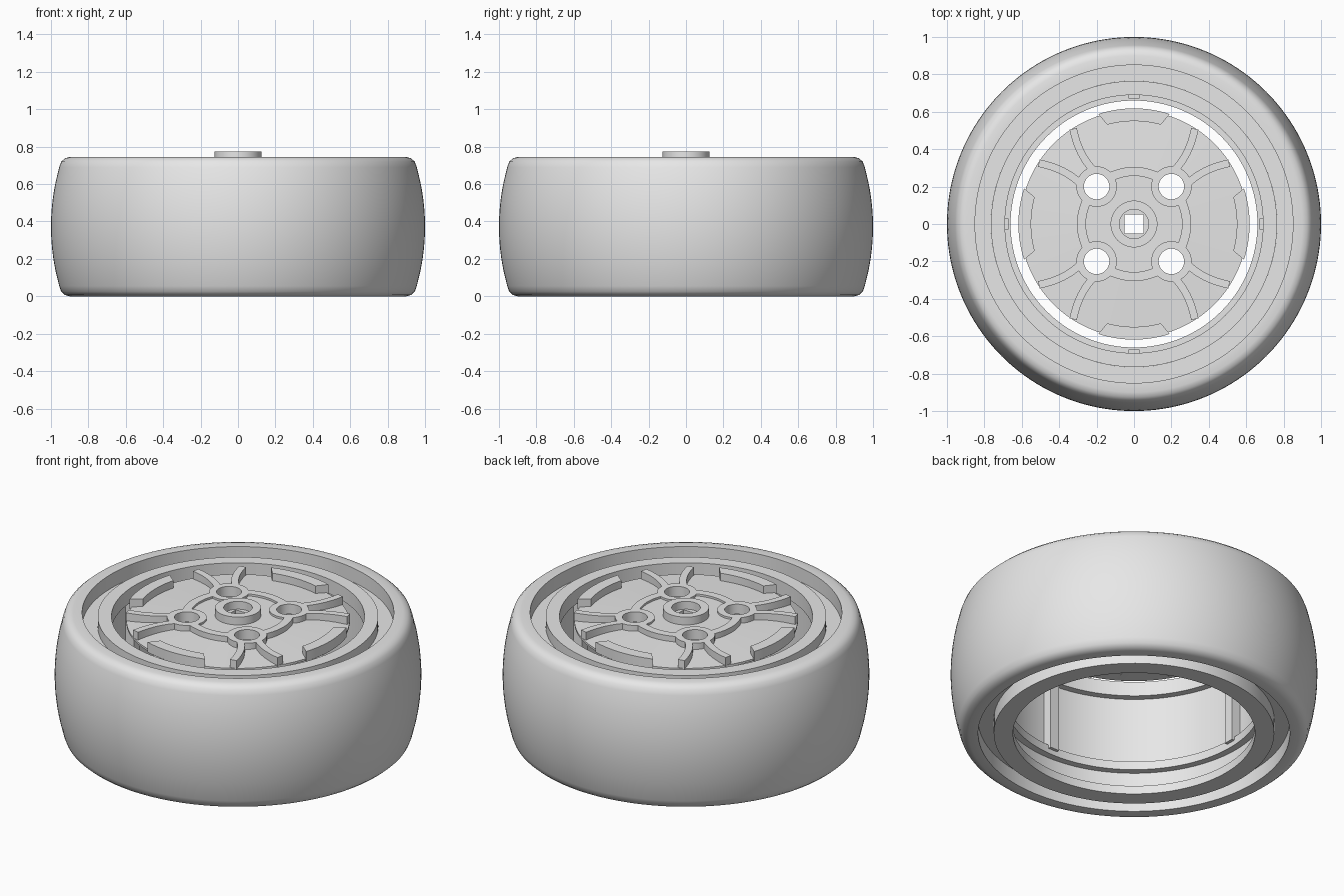
import bpy, bmesh, math
from mathutils import Vector

old = bpy.data.objects.get("Cube")
if old:
    bpy.data.objects.remove(old)

grey = bpy.data.materials.new("light_grey")
grey.use_nodes = True
GREY = (0.8, 0.8, 0.8, 1)
grey.diffuse_color = GREY
grey.node_tree.nodes["Principled BSDF"].inputs["Base Color"].default_value = GREY


def finish(name, bm, smooth=True):
    bmesh.ops.recalc_face_normals(bm, faces=bm.faces)
    mesh = bpy.data.meshes.new(name)
    bm.to_mesh(mesh)
    bm.free()
    mesh.materials.append(grey)
    obj = bpy.data.objects.new(name, mesh)
    bpy.context.collection.objects.link(obj)
    if smooth:
        bpy.ops.object.select_all(action='DESELECT')
        obj.select_set(True)
        bpy.context.view_layer.objects.active = obj
        bpy.ops.object.shade_smooth_by_angle(angle=math.radians(30))
    return obj


def ring(name, profile, centre=(0, 0), steps=128, smooth=True):
    """Closed (radius, height) profile turned about a vertical axis."""
    bm = bmesh.new()
    loops = []
    for i in range(steps):
        a = math.tau * i / steps
        loops.append([bm.verts.new((centre[0] + r * math.cos(a),
                                    centre[1] + r * math.sin(a), z)) for r, z in profile])
    n = len(profile)
    for i in range(steps):
        p, q = loops[i], loops[(i + 1) % steps]
        for j in range(n):
            k = (j + 1) % n
            bm.faces.new((p[j], q[j], q[k], p[k]))
    return finish(name, bm, smooth)


def tube(name, inner, outer, low, high, centre=(0, 0), steps=64):
    return ring(name, [(inner, low), (outer, low), (outer, high), (inner, high)], centre, steps)


def prism(name, outline, low, high, smooth=False):
    bm = bmesh.new()
    face = bm.faces.new([bm.verts.new((x, y, low)) for x, y in outline])
    made = bmesh.ops.extrude_face_region(bm, geom=[face])
    top = [v for v in made["geom"] if isinstance(v, bmesh.types.BMVert)]
    bmesh.ops.translate(bm, verts=top, vec=(0, 0, high - low))
    return finish(name, bm, smooth)


def polar(r, a):
    return (r * math.cos(a), r * math.sin(a))


def circle(r, centre=(0, 0), steps=48):
    return [(centre[0] + r * math.cos(math.tau * i / steps),
             centre[1] + r * math.sin(math.tau * i / steps)) for i in range(steps)]


def cut(target, outline):
    cutter = prism("cutter", outline, 0.5, 0.9)
    mod = target.modifiers.new("hole", 'BOOLEAN')
    mod.operation = 'DIFFERENCE'
    mod.solver = 'EXACT'
    mod.object = cutter
    bpy.context.view_layer.objects.active = target
    bpy.ops.object.modifier_apply(modifier=mod.name)
    bpy.data.objects.remove(cutter)


# Tyre: bulged tread, rounded shoulders, a groove beside the rim on both sides
H = 0.745
GROOVE = 0.085
half = [(0.765, GROOVE), (0.85, GROOVE), (0.85, 0), (0.9, 0), (0.925, 0.007),
        (0.945, 0.025), (0.956, 0.055)]
tread = []
for i in range(2, 15):
    t = i / 8 - 1
    tread.append((1 - 0.044 * t * t, H / 2 + t * (H / 2 - 0.055)))
ring("tyre", half + tread + [(r, H - z) for r, z in reversed(half)], steps=160)

# Rim barrel: undercut inside, with a narrow lower lip, a shelf and an upper lip
LIP = 0.722
ring("rim_barrel", [(0.66, 0), (0.765, 0), (0.765, LIP), (0.69, LIP), (0.69, 0.635),
                    (0.73, 0.635), (0.73, 0.22), (0.69, 0.22), (0.69, 0.17), (0.73, 0.17),
                    (0.73, 0.05), (0.66, 0.05)])

# Hub plate and raised centre, with bolt holes and a square axle hole
PLATE, TOP = 0.68, 0.74
square = [(-0.05, -0.05), (0.05, -0.05), (0.05, 0.05), (-0.05, 0.05)]
bolts = [(sx * 0.2, sy * 0.2) for sx in (-1, 1) for sy in (-1, 1)]
plate = ring("hub_plate", [(0.24, 0.695), (0.608, PLATE), (0.608, 0.692), (0.24, 0.71)],
             smooth=False)
centre = prism("hub_centre", circle(0.26, steps=96), 0.69, 0.728)
for part in (plate, centre):
    for b in bolts:
        cut(part, circle(0.069, b))
cut(centre, square)

# Boss around the axle socket
tube("centre_boss", 0.078, 0.125, 0.69, 0.775)

for n, b in enumerate(bolts):
    tube(f"bolt_boss_{n}", 0.068, 0.108, PLATE, TOP, b)


def arc_band(name, r0, r1, mid, spread, taper):
    steps = 16
    outer = [polar(r1, mid + spread * (2 * i / steps - 1)) for i in range(steps + 1)]
    inner = [polar(r0, mid + (spread - taper) * (1 - 2 * i / steps)) for i in range(steps + 1)]
    prism(name, outer + inner, PLATE, TOP, smooth=True)


def spoke_arm(name, angle, side):
    """Curved arm that leaves the bolt boss and flares outwards."""
    out, across = Vector(polar(1, angle)), Vector(polar(1, angle + math.pi / 2)) * side
    left, right = [], []
    for i in range(13):
        t = i / 12
        u, v = 0.35 + 0.24 * t, 0.05 + 0.08 * t * t
        slope = Vector((0.24, 0.16 * t)).normalized()
        for edge, w in ((left, 0.02), (right, -0.02)):
            p = out * (u - slope.y * w) + across * (v + slope.x * w)
            edge.append(tuple(p))
    prism(name, left + right[::-1], PLATE, TOP, smooth=True)


# Parts repeated every quarter turn
for q in range(4):
    a = q * math.pi / 2
    arc_band(f"hub_ring_{q}", 0.257, 0.305, a, math.radians(27), 0.02)
    arc_band(f"edge_tab_{q}", 0.55, 0.618, a, math.radians(18), 0.05)
    for side in (-1, 1):
        spoke_arm(f"spoke_{q}_{'left' if side > 0 else 'right'}", a + math.pi / 4, side)
    c, s = math.cos(a), math.sin(a)
    rib = [(0.672, -0.03), (0.74, -0.03), (0.74, 0.03), (0.672, 0.03)]
    prism(f"barrel_rib_{q}", [(x * c - y * s, x * s + y * c) for x, y in rib], 0.2, 0.66)
